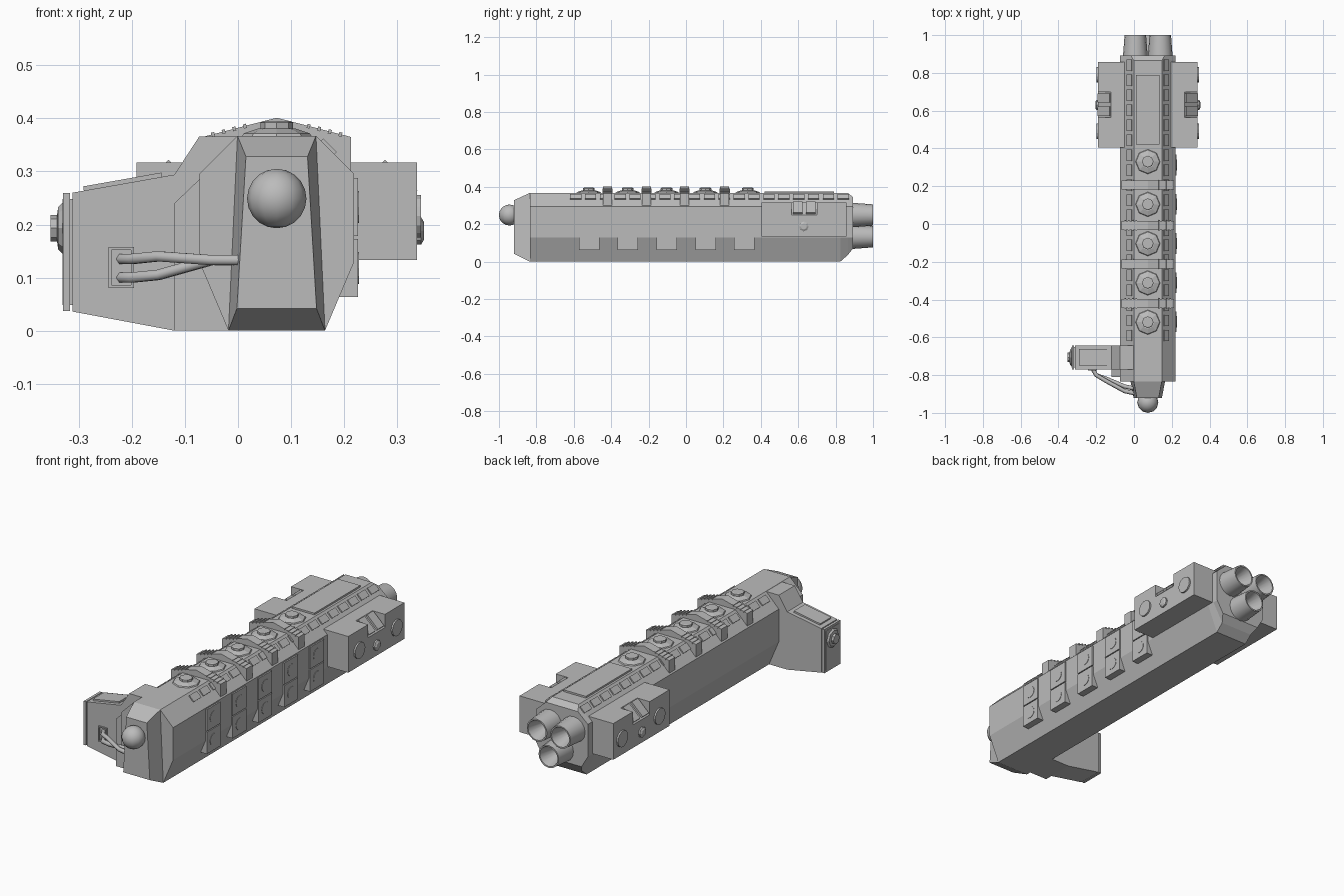
import bpy, bmesh, math
from mathutils import Vector, Matrix

cube = bpy.data.objects.get("Cube")
if cube:
    bpy.data.objects.remove(cube)

CX = 0.073  # hull centre line
GREY = (0.5, 0.5, 0.5, 1)
mat = bpy.data.materials.new("hull grey")
mat.use_nodes = True
mat.diffuse_color = GREY
mat.node_tree.nodes["Principled BSDF"].inputs["Base Color"].default_value = GREY


def finish(name, bm):
    bmesh.ops.recalc_face_normals(bm, faces=bm.faces)
    me = bpy.data.meshes.new(name)
    bm.to_mesh(me)
    bm.free()
    me.materials.append(mat)
    ob = bpy.data.objects.new(name, me)
    bpy.context.collection.objects.link(ob)
    return ob


def loft(name, *rings):
    """Closed solid through rings that have the same point count."""
    bm = bmesh.new()
    loops = [[bm.verts.new(p) for p in r] for r in rings]
    n = len(loops[0])
    for a, b in zip(loops, loops[1:]):
        for i in range(n):
            j = (i + 1) % n
            bm.faces.new((a[i], a[j], b[j], b[i]))
    bm.faces.new(loops[0])
    bm.faces.new(loops[-1])
    return finish(name, bm)


def prism(name, profile, y0, y1):
    return loft(name, *[[(x, y, z) for x, z in profile] for y in (y0, y1)])


def box(name, centre, size, tilt=0):
    bm = bmesh.new()
    m = (Matrix.Translation(centre) @ Matrix.Rotation(tilt, 4, 'Y')
         @ Matrix.Diagonal((*size, 1)))
    bmesh.ops.create_cube(bm, size=1, matrix=m)
    return finish(name, bm)


def lathe(name, profile, origin, axis, sides):
    """Rings of (radius, distance) along an axis."""
    q = Vector(axis).to_track_quat('Z', 'Y')
    rings = []
    for r, h in profile:
        angles = [math.tau * i / sides for i in range(sides)]
        rings.append([Vector(origin) + q @ Vector((r * math.cos(a), r * math.sin(a), h))
                      for a in angles])
    return loft(name, *rings)


def mirrored(half):
    """Half profile (offset, z), bottom to top, made symmetric about the hull."""
    return [(CX + x, z) for x, z in half] + [(CX - x, z) for x, z in reversed(half)]


def smooth(ob):
    bpy.ops.object.select_all(action='DESELECT')
    ob.select_set(True)
    bpy.context.view_layer.objects.active = ob
    bpy.ops.object.shade_smooth_by_angle(angle=math.radians(40))


# Hull: eight-sided prism with a chamfered stern
section = mirrored([(0.091, 0), (0.146, 0.13), (0.146, 0.295), (0.074, 0.367)])
stern = mirrored([(0.11, 0.07), (0.146, 0.13), (0.146, 0.295), (0.09, 0.345)])
loft("hull", [(x, -0.835, z) for x, z in section],
     [(x, 0.825, z) for x, z in section],
     [(x, 0.865, z if z > 0.01 else 0.035) for x, z in section],
     [(x, 0.893, z) for x, z in stern])

# Bow block and nose ball
loft("bow", [(x, -0.835, z) for x, z in mirrored([(0.091, 0), (0.074, 0.367)])],
     [(x, -0.92, z) for x, z in mirrored([(0.075, 0.042), (0.058, 0.328)])])
bm = bmesh.new()
bmesh.ops.create_uvsphere(bm, u_segments=12, v_segments=10, radius=0.056,
                          matrix=Matrix.Translation((CX, -0.944, 0.249)))
smooth(finish("nose_ball", bm))

# Engine nozzles: hollow tapered tubes
for ex, ez in ((-0.066, 0.249), (0.066, 0.249), (0, 0.133)):
    smooth(lathe("engine_nozzle", [(0.066, 0), (0.057, 0.12), (0.05, 0.12), (0.025, 0.02)],
                 (CX + ex, 0.88, ez), (0, 1, 0), 16))

# Deck turrets
for y in (-0.52, -0.312, -0.104, 0.104, 0.33):
    lathe("turret_base", [(0.066, 0), (0.062, 0.006), (0.035, 0.015)],
          (CX, y, 0.366), (0, 0, 1), 8)
    lathe("turret_cap", [(0.031, 0), (0.031, 0.012), (0.026, 0.015)],
          (CX, y, 0.38), (0, 0, 1), 8)

# Arched ribs with thin ridges
for y in (-0.42, -0.212, -0.007, 0.207):
    prism("rib", mirrored([(0.14, 0.3), (0.14, 0.365), (0.001, 0.401)]), y - 0.024, y + 0.024)
    for side in (-1, 1):
        for k in range(4):
            d = 0.06 + 0.02 * k
            box("rib_ridge", (CX + side * d, y, 0.401 - d * 0.26),
                (0.006, 0.054, 0.008), side * 0.25)

# Raised deck plate
box("deck_plate", (CX, 0.605, 0.37), (0.125, 0.37, 0.012))

# Small hatches along both sloped shoulders
for side in (-1, 1):
    for i in range(19):
        y = -0.59 + i * 0.0795
        if side < 0 and y < -0.6:
            continue
        box("shoulder_hatch", (CX + side * 0.096, y, 0.345),
            (0.036, 0.06, 0.012), side * math.pi / 4)

# Two rows of doors on the left flank
for i in range(5):
    y = -0.518 + i * 0.2075
    for z in (0.118, 0.233):
        box("flank_door", (0.19, y, z), (0.072, 0.11, 0.11))
        lathe("door_disc", [(0.03, 0), (0.03, 0.003)], (0.225, y, z), (1, 0, 0), 12)

# Side pods with a notched roof
for side in (-1, 1):
    inner, outer = CX + side * 0.12, CX + side * 0.264
    lip = outer - side * 0.07
    full = [(inner, 0.133), (outer, 0.133), (outer, 0.317), (inner, 0.317)]
    notch = [(inner, 0.133), (outer, 0.133), (outer, 0.25), (lip, 0.317), (inner, 0.317)]
    prism("pod_front", full, 0.405, 0.565)
    prism("pod_middle", notch, 0.565, 0.7)
    prism("pod_rear", full, 0.7, 0.857)
    for y in (0.598, 0.667):
        box("pod_slat", (outer - side * 0.035, y, 0.287), (0.085, 0.05, 0.016),
            side * math.atan2(0.067, 0.07))
    for y in (0.49, 0.79):
        lathe("pod_disc", [(0.041, 0), (0.041, 0.008)], (outer, y, 0.216), (side, 0, 0), 14)
    lathe("pod_knob", [(0.026, 0), (0.026, 0.008), (0.016, 0.014)],
          (outer, 0.63, 0.188), (side, 0, 0), 8)

# Side arm with its shoulder block and end plate
prism("arm", [(-0.312, 0.036), (-0.12, 0), (0, 0), (0, 0.366), (-0.073, 0.366),
              (-0.12, 0.294), (-0.312, 0.26)], -0.77, -0.642)
prism("arm_shoulder", [(-0.12, 0), (0, 0), (0, 0.285), (-0.073, 0.285), (-0.12, 0.24)],
      -0.81, -0.7)
box("arm_neck", (-0.321, -0.706, 0.148), (0.02, 0.11, 0.2))
box("arm_end_plate", (-0.323, -0.706, 0.148), (0.013, 0.128, 0.222))
lathe("arm_knob", [(0.05, 0), (0.04, 0.01), (0.025, 0.012), (0.025, 0.024)],
      (-0.329, -0.706, 0.193), (-1, 0, 0), 8)
box("arm_roof_panel", (-0.217, -0.706, 0.279), (0.15, 0.088, 0.012), -0.175)

# Socket and two bent pipes
for dx, dz, w, h in ((-1, 0, 0.006, 0.078), (1, 0, 0.006, 0.078),
                     (0, -1, 0.047, 0.006), (0, 1, 0.047, 0.006)):
    box("socket_frame", (-0.22 + dx * 0.021, -0.771, 0.119 + dz * 0.036), (w, 0.01, h))
for z, shift in ((0.135, 0), (0.1, 0.025)):
    curve = bpy.data.curves.new("pipe", 'CURVE')
    curve.dimensions = '3D'
    curve.bevel_depth = 0.011
    curve.bevel_resolution = 1
    curve.use_fill_caps = True
    path = [(-0.22, -0.765, z), (-0.2, -0.8, z), (-0.15, -0.83 + shift / 2, z + 0.005),
            (-0.05, -0.885 + shift, 0.133), (0.02, -0.9 + shift, 0.133)]
    spline = curve.splines.new('POLY')
    spline.points.add(len(path) - 1)
    for pt, co in zip(spline.points, path):
        pt.co = (*co, 1)
    curve.materials.append(mat)
    bpy.context.collection.objects.link(bpy.data.objects.new("pipe", curve))
